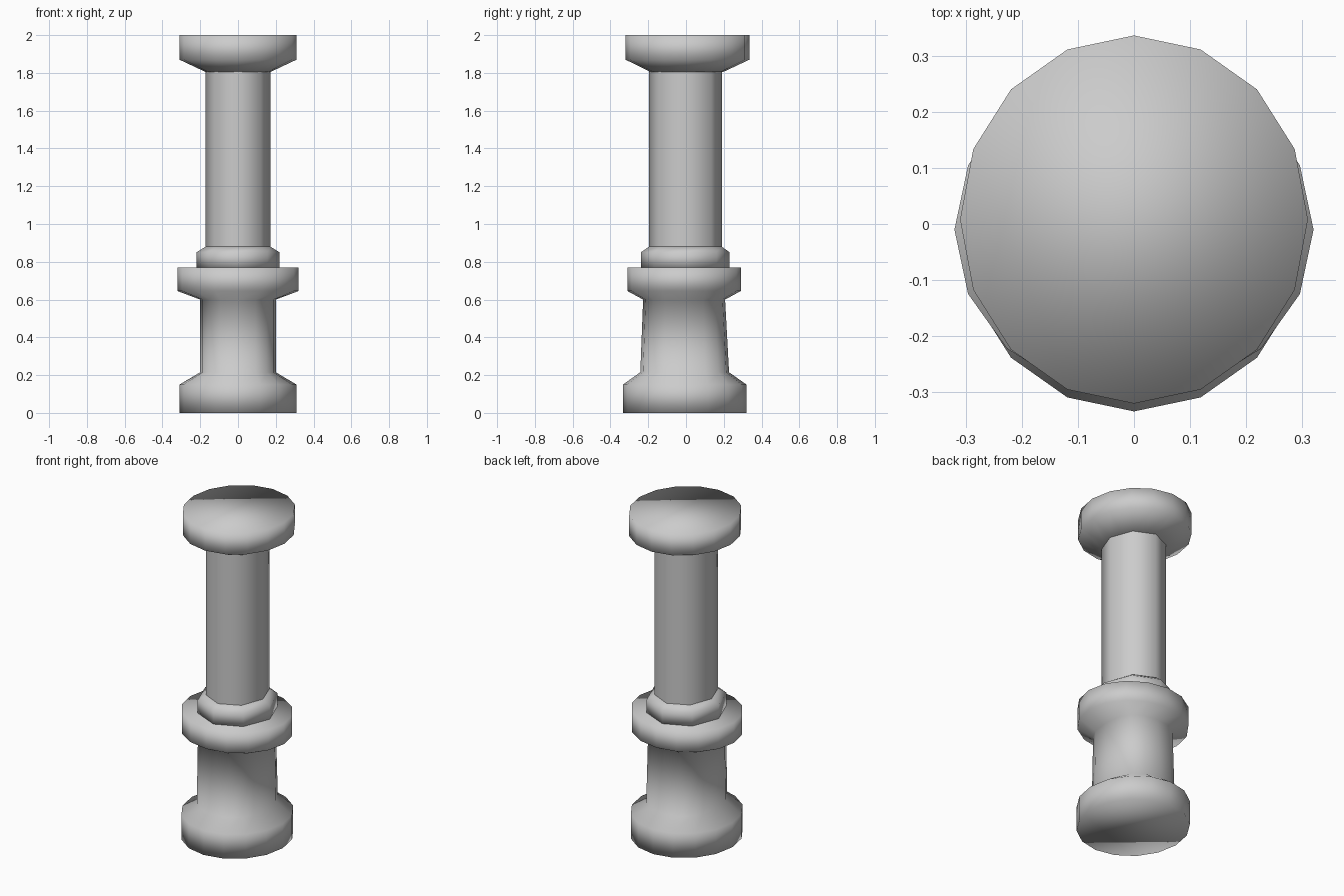
import bpy, bmesh, math

cube = bpy.data.objects.get("Cube")
if cube:
    bpy.data.objects.remove(cube, do_unlink=True)

grey = bpy.data.materials.new("stone_grey")
grey.use_nodes = True
grey.diffuse_color = (0.6, 0.6, 0.6, 1)
grey.node_tree.nodes["Principled BSDF"].inputs["Base Color"].default_value = (0.6, 0.6, 0.6, 1)


def squared(v, power):
    return math.copysign(abs(v) ** power, v)


def turned(name, sides, rings, caps=True):
    """Smooth turned part; each ring is (z, x radius, y radius, y centre, roundness)."""
    bm = bmesh.new()
    loops = []
    for z, rx, ry, cy, power in rings:
        loop = []
        for i in range(sides):
            a = math.tau * i / sides
            x = rx * squared(round(math.cos(a), 6), power)
            y = cy + ry * squared(round(math.sin(a), 6), power)
            loop.append(bm.verts.new((x, y, z)))
        loops.append(loop)
    for low, high in zip(loops, loops[1:]):
        for i in range(sides):
            j = (i + 1) % sides
            bm.faces.new((low[i], low[j], high[j], high[i]))
    if caps:
        bm.faces.new(loops[0][::-1])
        bm.faces.new(loops[-1])
    for face in bm.faces:
        face.smooth = True
    mesh = bpy.data.meshes.new(name)
    bm.to_mesh(mesh)
    bm.free()
    mesh.materials.append(grey)
    obj = bpy.data.objects.new(name, mesh)
    bpy.context.collection.objects.link(obj)
    return obj


# Foot, squarish lower body and wide collar in one smooth piece
turned("foot_and_collar", 16, [
    (0, 0.31, 0.327, -0.007, 1),
    (0.15, 0.31, 0.327, -0.007, 1),
    (0.215, 0.2, 0.235, -0.007, 0.8),
    (0.6, 0.2, 0.217, -0.01, 0.8),
    (0.645, 0.32, 0.3, -0.01, 1),
    (0.77, 0.32, 0.3, -0.01, 1),
])

# Small eight-sided step above the collar
turned("upper_step", 8, [
    (0.765, 0.22, 0.235, -0.004, 1),
    (0.85, 0.22, 0.235, -0.004, 1),
    (0.88, 0.172, 0.193, -0.003, 1),
])

# Eight-sided shaft, open ends buried in its neighbours
turned("shaft", 8, [
    (0.87, 0.172, 0.193, -0.003, 1),
    (1.85, 0.172, 0.193, -0.003, 1),
], caps=False)

# Flared head
turned("head", 16, [
    (1.805, 0.172, 0.193, 0.004, 1),
    (1.87, 0.31, 0.328, 0.008, 1),
    (2, 0.31, 0.328, 0.008, 1),
])
